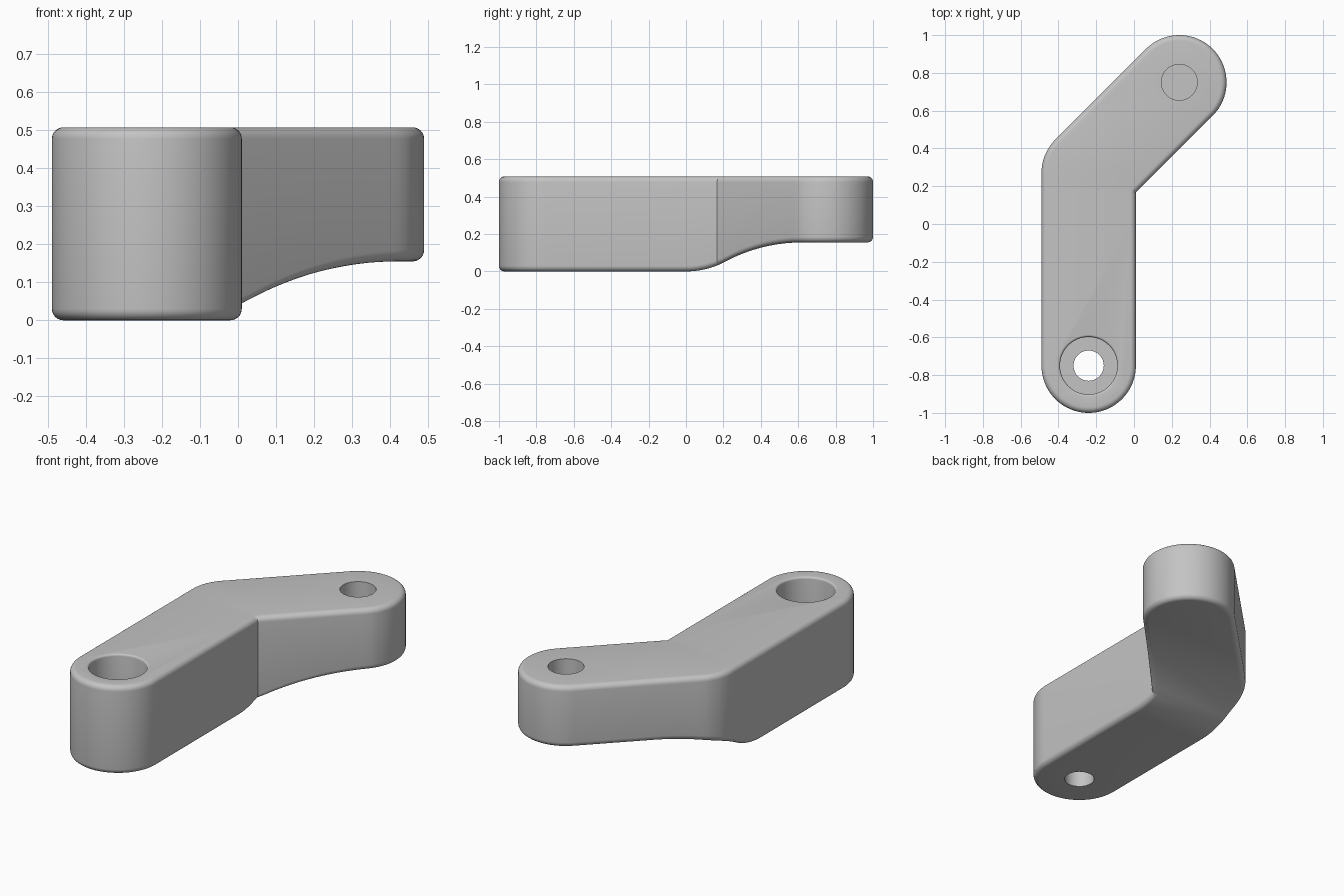
import bpy, bmesh
from math import sin, cos, tan, pi, radians, sqrt

cube = bpy.data.objects.get("Cube")
if cube:
    bpy.data.objects.remove(cube)

HALF_WIDTH, TOP, FILLET = 0.25, 0.508, 0.03
FRONT, ELBOW, BACK = (-0.24, -0.75), (-0.24, 0.27), (0.24, 0.75)
STEP_END, LOW_R, HIGH_R = 0.62, 0.45, 0.87
STEP_HEIGHT = 0.155

grey = bpy.data.materials.new("plain grey")
grey.use_nodes = True
grey.diffuse_color = (0.55, 0.55, 0.55, 1)
grey.node_tree.nodes["Principled BSDF"].inputs["Base Color"].default_value = grey.diffuse_color


def arc(centre, r, start, end, n):
    angles = [radians(start + (end - start) * i / n) for i in range(n + 1)]
    return [(centre[0] + r * cos(a), centre[1] + r * sin(a)) for a in angles]


def outline(r):
    """Bent arm outline, counter-clockwise, at distance r from its centre line."""
    inner = (ELBOW[0] + r, ELBOW[1] - r * tan(pi / 8))
    return (arc(FRONT, r, 180, 360, 40) + [inner]
            + arc(BACK, r, -45, 135, 40) + arc(ELBOW, r, 135, 180, 12))


def underside(y):
    """Two tangent arcs that raise the underside towards the back."""
    if y <= 0:
        return 0.0
    if y >= STEP_END:
        return STEP_HEIGHT
    if y < STEP_END * LOW_R / (LOW_R + HIGH_R):
        return LOW_R - sqrt(LOW_R ** 2 - y ** 2)
    return STEP_HEIGHT - HIGH_R + sqrt(HIGH_R ** 2 - (STEP_END - y) ** 2)


def make_object(name, bm):
    bmesh.ops.recalc_face_normals(bm, faces=bm.faces)
    mesh = bpy.data.meshes.new(name)
    bm.to_mesh(mesh)
    bm.free()
    mesh.materials.append(grey)
    obj = bpy.data.objects.new(name, mesh)
    bpy.context.collection.objects.link(obj)
    return obj


def make_arm():
    # Rounded lower rim, straight wall, rounded upper rim
    steps = [radians(90 * i / 6) for i in range(7)]
    lower = [(FILLET * (1 - sin(a)), FILLET * (1 - cos(a))) for a in steps]
    levels = lower + [(d, TOP - h) for d, h in reversed(lower)]
    bm = bmesh.new()
    rings = [[bm.verts.new((x, y, z)) for x, y in outline(HALF_WIDTH - d)] for d, z in levels]
    n = len(rings[0])
    for a, b in zip(rings, rings[1:]):
        for i in range(n):
            j = (i + 1) % n
            bm.faces.new((a[i], a[j], b[j], b[i]))
    bm.faces.new(rings[0][::-1])
    bm.faces.new(rings[-1])
    # Slice across, then lift the lower verts along the stepped underside
    for i in range(33):
        bmesh.ops.bisect_plane(bm, geom=bm.verts[:] + bm.edges[:] + bm.faces[:], dist=1e-5,
                               plane_co=(0, STEP_END * i / 32, 0), plane_no=(0, 1, 0))
    for v in bm.verts:
        if v.co.z < FILLET + 0.001:
            v.co.z += underside(v.co.y)
    return make_object("bent_arm", bm)


def make_cutter(name, centre, profile, n=64):
    """Lathe a (radius, height) profile about a vertical axis."""
    bm = bmesh.new()
    rings = [[bm.verts.new((x, y, z)) for x, y in arc(centre, r, 0, 360, n)[:-1]] for r, z in profile]
    for a, b in zip(rings, rings[1:]):
        for i in range(n):
            j = (i + 1) % n
            bm.faces.new((a[i], a[j], b[j], b[i]))
    bm.faces.new(rings[0][::-1])
    bm.faces.new(rings[-1])
    obj = make_object(name, bm)
    obj.hide_render = True
    return obj


arm = make_arm()

# Stepped through hole with a softened rim, and a plain blind hole
RIM = 0.012
rim = [(0.152 + RIM * (1 - cos(a)), TOP - RIM + RIM * sin(a))
       for a in (radians(18 * i) for i in range(6))]
cutters = [
    make_cutter("stepped_hole_cutter", FRONT,
                [(0.08, -0.1), (0.08, 0.16), (0.152, 0.16)] + rim + [(0.164, 0.6)]),
    make_cutter("blind_hole_cutter", BACK, [(0.095, 0.25), (0.095, 0.6)]),
]

bpy.ops.object.select_all(action="DESELECT")
arm.select_set(True)
bpy.context.view_layer.objects.active = arm
for cutter in cutters:
    mod = arm.modifiers.new("hole", "BOOLEAN")
    mod.operation, mod.solver, mod.object = "DIFFERENCE", "EXACT", cutter
    bpy.ops.object.modifier_apply(modifier=mod.name)
    bpy.data.objects.remove(cutter)

bpy.ops.object.shade_smooth_by_angle(angle=radians(30))
